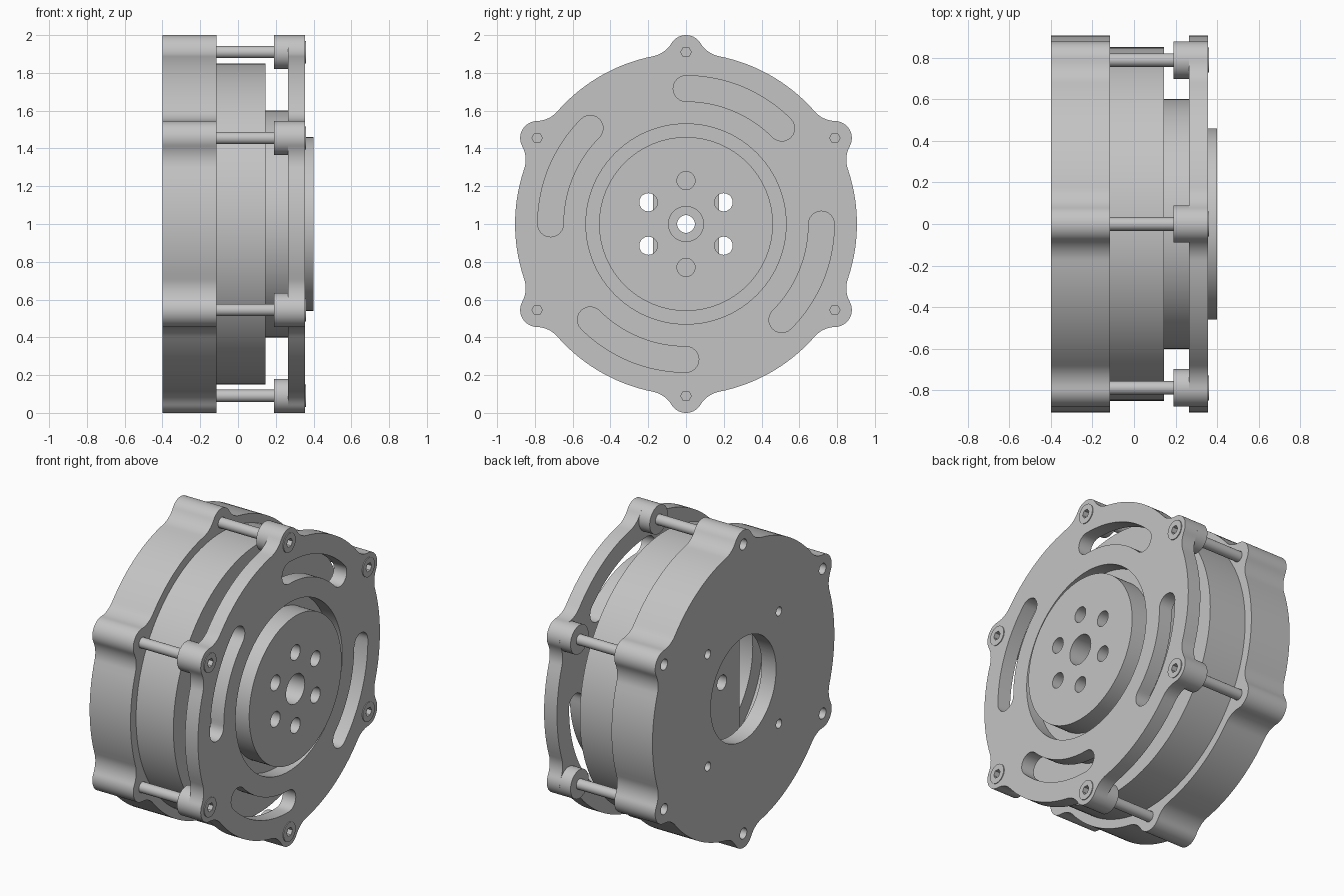
import bpy, bmesh
from math import sin, cos, pi, acos, atan2, radians, hypot
from mathutils import Matrix

if "Cube" in bpy.data.objects:
    bpy.data.objects.remove(bpy.data.objects["Cube"])

metal = bpy.data.materials.new("plain_grey_metal")
metal.use_nodes = True
GREY = (0.55, 0.55, 0.55, 1)
metal.diffuse_color = GREY
metal.node_tree.nodes["Principled BSDF"].inputs["Base Color"].default_value = GREY

# Profiles lie in the plane across the axle: (y, z) around the axle centre
AXLE = Matrix(((0, 0, 1, 0), (1, 0, 0, 0), (0, 1, 0, 1), (0, 0, 0, 1)))
RIM, BOLT, LOBE, FILLET = 0.905, 0.91, 0.09, 0.15


def arc(c, r, a0, a1, n):
    return [(c[0] + r * cos(a0 + (a1 - a0) * i / n),
             c[1] + r * sin(a0 + (a1 - a0) * i / n)) for i in range(n + 1)]


def polar(r, a):
    return (r * cos(a), r * sin(a))


def circle(r, c=(0, 0), n=None):
    n = n or (128 if r > 0.3 else 32)
    return arc(c, r, 0, 2 * pi, n)[:-1]


def ring_of(count, radius, r, start=0.0, n=None):
    return [circle(r, polar(radius, start + 2 * pi * i / count), n) for i in range(count)]


def lobed_outline():
    """Round rim with six filleted bolt lobes."""
    far, near = RIM + FILLET, LOBE + FILLET
    spread = acos((far ** 2 + BOLT ** 2 - near ** 2) / (2 * far * BOLT))
    fx, fy = polar(far, spread)
    flank = atan2(fy, fx - BOLT)          # lobe centre towards fillet centre
    one = arc((fx, -fy), FILLET, pi - spread, pi - flank, 10)
    one += arc((BOLT, 0), LOBE, -flank, flank, 18)[1:]
    one += arc((fx, fy), FILLET, pi + flank, pi + spread, 10)[1:]
    one += arc((0, 0), RIM, spread, pi / 3 - spread, 18)[1:-1]
    pts = []
    for k in range(6):
        a = pi / 6 + k * pi / 3
        pts += [(x * cos(a) - y * sin(a), x * sin(a) + y * cos(a)) for x, y in one]
    return pts


def slot(r, half, a0, a1):
    """Curved slot with round ends."""
    pts = arc((0, 0), r + half, a0, a1, 24)
    pts += arc(polar(r, a1), half, a1, a1 + pi, 12)[1:]
    pts += arc((0, 0), r - half, a1, a0, 24)[1:]
    pts += arc(polar(r, a0), half, a0 + pi, a0 + 2 * pi, 12)[1:-1]
    return pts


def layer(name, x0, x1, outline, holes=()):
    """Extrude a profile with holes along the axle from x0 to x1."""
    cu = bpy.data.curves.new(name, "CURVE")
    cu.dimensions, cu.fill_mode, cu.extrude = "2D", "BOTH", (x1 - x0) / 2
    for pts in [outline, *holes]:
        sp = cu.splines.new("POLY")
        sp.points.add(len(pts) - 1)
        for p, (u, v) in zip(sp.points, pts):
            p.co = (u, v, 0, 1)
        sp.use_cyclic_u = True
    tmp = bpy.data.objects.new(name + "_profile", cu)
    bpy.context.scene.collection.objects.link(tmp)
    dg = bpy.context.evaluated_depsgraph_get()
    me = bpy.data.meshes.new_from_object(tmp.evaluated_get(dg))
    bpy.data.objects.remove(tmp)
    bm = bmesh.new()
    bm.from_mesh(me)
    bmesh.ops.remove_doubles(bm, verts=bm.verts, dist=1e-5)
    bmesh.ops.recalc_face_normals(bm, faces=bm.faces)
    bm.transform(Matrix.Translation(((x0 + x1) / 2, 0, 0)) @ AXLE)
    bm.to_mesh(me)
    bm.free()
    me.name = name
    me.materials.clear()
    me.materials.append(metal)
    ob = bpy.data.objects.new(name, me)
    bpy.context.scene.collection.objects.link(ob)
    return ob


lobes = lobed_outline()

# Rear housing, hollowed from the inside
housing = layer("rear_housing", -0.40, -0.115, lobes,
                [circle(0.325)] + ring_of(4, 0.50, 0.028, pi / 4)
                + ring_of(6, BOLT, 0.034, pi / 6))
cavity = layer("cavity_cutter", -0.30, 0.0, circle(0.60))
cavity.hide_render = True
cavity.hide_viewport = True
cut = housing.modifiers.new("hollow", "BOOLEAN")
cut.operation, cut.solver, cut.object = "DIFFERENCE", "EXACT", cavity

# Drum, hub and output disc
bolt_pattern = [circle(0.093)] + ring_of(6, 0.23, 0.048, pi / 6)
parts = [housing,
         layer("drum", -0.115, 0.145, circle(0.85), [circle(0.50)]),
         layer("hub", 0.145, 0.265, circle(0.60), bolt_pattern),
         layer("output_disc", 0.265, 0.40, circle(0.46), bolt_pattern)]

# Bar across the hollow inside
w, h = 0.174, 0.46
parts.append(layer("inner_bar", -0.25, 0.145,
                   [(-w, -h), (w, -h), (w, h), (-w, h)], [circle(0.047)]))

# Front plate with four curved slots
slots = [slot(0.717, 0.068, radians(45 + 90 * i), radians(90 + 90 * i)) for i in range(4)]
parts.append(layer("front_plate", 0.265, 0.355, lobes,
                   [circle(0.53)] + slots + ring_of(6, BOLT, 0.06, pi / 6)))

# Bosses, rods and socket-headed bolts at each lobe
for i in range(6):
    c = polar(BOLT, pi / 6 + i * pi / 3)
    parts.append(layer(f"boss_{i + 1}", 0.19, 0.265, circle(LOBE, c, 48)))
    parts.append(layer(f"rod_{i + 1}", -0.28, 0.19, circle(0.0325, c)))
    parts.append(layer(f"bolt_head_{i + 1}", 0.265, 0.36, circle(0.06, c),
                       [circle(0.028, c, 6)]))

# Bake the hollow, then smooth round walls while keeping edges crisp
dg = bpy.context.evaluated_depsgraph_get()
hollow = bpy.data.meshes.new_from_object(housing.evaluated_get(dg))
housing.modifiers.clear()
housing.data = hollow
bpy.data.objects.remove(cavity)
bpy.ops.object.select_all(action="DESELECT")
for ob in parts:
    ob.select_set(True)
bpy.context.view_layer.objects.active = housing
bpy.ops.object.shade_smooth_by_angle(angle=radians(30))
